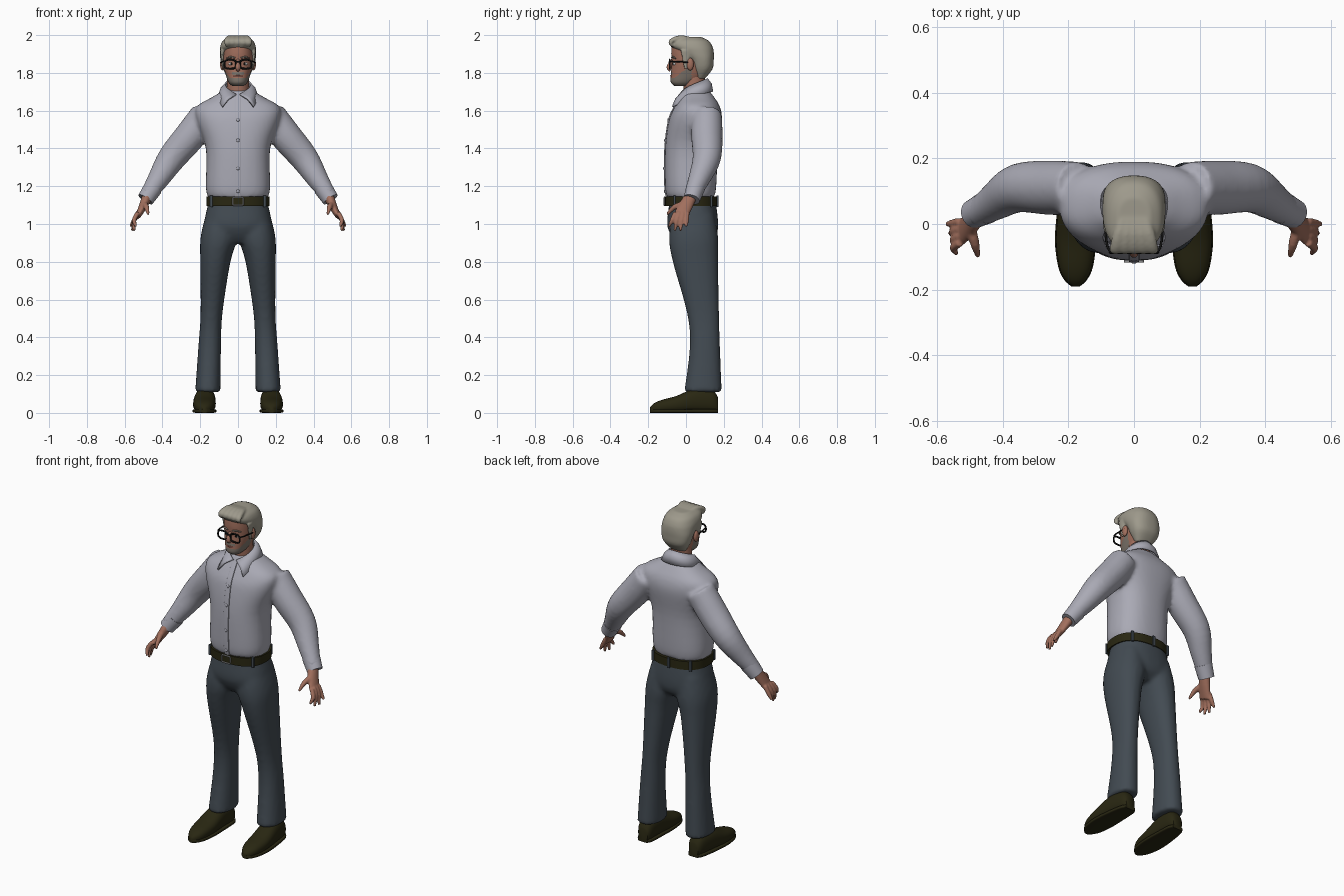
import bpy, bmesh, math
from mathutils import Vector

if "Cube" in bpy.data.objects:
    bpy.data.objects.remove(bpy.data.objects["Cube"])

def material(name, red, green, blue):
    mat = bpy.data.materials.new(name)
    mat.use_nodes = True
    mat.diffuse_color = (red, green, blue, 1)
    shader = mat.node_tree.nodes["Principled BSDF"]
    shader.inputs["Base Color"].default_value = (red, green, blue, 1)
    return mat

SHIRT = material("shirt_lilac", .4, .4, .46)
TROUSER = material("trouser_slate", .055, .07, .085)
LEATHER = material("dark_leather", .022, .02, .006)
SKIN = material("skin", .36, .16, .11)
HAIR = material("grey_hair", .34, .32, .26)
BEARD = material("beard_grey", .21, .18, .15)
BLACK = material("frame_black", .006, .006, .006)
METAL = material("buckle_metal", .3, .3, .3)
WHITE = material("eye_white", .6, .6, .6)
LIPS = material("lips", .3, .1, .08)
X, Y, Z = Vector((1, 0, 0)), Vector((0, 1, 0)), Vector((0, 0, 1))
SIDES = (1, -1)

def squircle(turn, power):
    """Point on a unit superellipse; turn runs from zero to one."""
    angle = math.tau * turn
    return [math.copysign(abs(w) ** (2 / power), w) for w in (math.cos(angle), math.sin(angle))]

def smooth_path(points, steps):
    """Catmull-Rom interpolation of position and radii; one radius counts for both."""
    p = [Vector((*q, q[3])[:5]) for q in points]
    p = [p[0]] + p + [p[-1]]
    path = []
    for a, b, c, d in zip(p, p[1:], p[2:], p[3:]):
        for k in range(steps):
            t = k / steps
            path.append(b + t / 2 * (c - a + t * (2 * a - 5 * b + 4 * c - d + t * (3 * (b - c) + d - a))))
    return path + [p[-1]]

def loft(bm, points, ref=X, normal=None, sides=28, power=2, steps=4):
    """Closed skin over rings: centre, radius along ref, optional radius across."""
    path = smooth_path(points, steps)
    rings = []
    for i, q in enumerate(path):
        ahead, behind = path[min(i + 1, len(path) - 1)], path[max(i - 1, 0)]
        along = normal or Vector((ahead - behind)[:3]).normalized()
        u = (ref - along * ref.dot(along)).normalized()
        v = along.cross(u)
        ring = []
        for k in range(sides):
            c, s = squircle(k / sides, power)
            ring.append(bm.verts.new(Vector(q[:3]) + u * c * q[3] + v * s * q[4]))
        rings.append(ring)
    for low, high in zip(rings, rings[1:]):
        for k in range(sides):
            bm.faces.new((low[k - 1], low[k], high[k], high[k - 1]))
    bm.faces.new(rings[0])
    bm.faces.new(rings[-1])

def pair(bm, points, *args, **options):
    """The same loft on the left and the right."""
    for side in SIDES:
        loft(bm, [(p[0] * side, *p[1:]) for p in points], *args, **options)

def body(rows):
    """Rows of height, front, back and half width become rings."""
    return [(0, (front + back) / 2, z, width, (back - front) / 2) for z, front, back, width in rows]

def hoop(x, y, z, width, height, radius, power):
    """Closed upright path for a wire frame."""
    turns = [squircle(k / 24, power) for k in range(25)]
    return [(x + width * c, y, z + height * s, radius) for c, s in turns]

def finish(name, bm, *materials, voxel=0, relax=4):
    bmesh.ops.recalc_face_normals(bm, faces=bm.faces)
    mesh = bpy.data.meshes.new(name)
    bm.to_mesh(mesh)
    bm.free()
    ob = bpy.data.objects.new(name, mesh)
    bpy.context.collection.objects.link(ob)
    for mat in materials:
        mesh.materials.append(mat)
    bpy.ops.object.select_all(action='DESELECT')
    ob.select_set(True)
    bpy.context.view_layer.objects.active = ob
    bpy.ops.object.shade_smooth_by_angle(angle=math.radians(50))
    if voxel:  # fuse overlapping limbs into one skin
        fuse = ob.modifiers.new("fuse", 'REMESH')
        fuse.mode, fuse.voxel_size, fuse.use_smooth_shade = 'VOXEL', voxel, True
        soften = ob.modifiers.new("relax", 'SMOOTH')
        soften.iterations = relax
    return ob

def tubes(name, mat, paths, mirrored=False, **options):
    bm = bmesh.new()
    for path in paths:
        (pair if mirrored else loft)(bm, path, **options)
    finish(name, bm, mat)

def balls(name, mat, places, radii):
    bm = bmesh.new()
    for place in places:
        made = bmesh.ops.create_uvsphere(bm, u_segments=16, v_segments=10, radius=1)["verts"]
        bmesh.ops.scale(bm, vec=radii, verts=made)
        bmesh.ops.translate(bm, vec=place[:3], verts=made)
    finish(name, bm, mat)

# Shirt: torso and both sleeves fused
TORSO = [(1.14, -.1, .15, .16), (1.2, -.11, .16, .17), (1.4, -.11, .17, .17), (1.55, -.09, .19, .22),
         (1.62, -.06, .18, .22), (1.67, -.03, .15, .14), (1.71, -.01, .12, .07)]
SLEEVE = [(.17, .11, 1.58, .08), (.25, .11, 1.47, .083), (.35, .11, 1.35, .075),
          (.42, .07, 1.24, .058), (.48, .03, 1.15, .042)]
bm = bmesh.new()
loft(bm, body(TORSO), normal=Z, sides=48, power=2.4)
pair(bm, SLEEVE, Y)
finish("shirt", bm, SHIRT, voxel=.012)
tubes("cuffs", SHIRT, [[(.45, .05, 1.19, .05), (.49, .03, 1.13, .044)]], mirrored=True, ref=Y)

# Placket and buttons follow the shirt front
placket = [(0, front, z, .016, .005) for z, front, back, width in TORSO[:-1]]
tubes("placket", SHIRT, [placket], power=5)
balls("buttons", SHIRT, [Vector(ring[:3]) - Y * .004 for ring in smooth_path(placket, 4)[3:13:3]],
      (.009, .005, .009))

# Collar: a folded band with two points
bm = bmesh.new()
rows = []
for i in range(-20, 21):
    t = abs(i) / 20
    a, b = math.radians(172) * i / 20, math.radians(127) * i / 20
    top = Vector((.066 * math.sin(a), .04 + .07 * math.cos(a), 1.77 - .085 * t ** 1.5))
    low = Vector((.104 * math.sin(b), .04 + (.1 + .085 * t * t) * math.cos(b), 1.7 - .08 * t ** 3))
    fold = top.lerp(low, .5) + (X * math.sin(b) + Y * math.cos(b) + Z) * .007
    rows.append([bm.verts.new(v) for v in (top, fold, low)])
for r, s in zip(rows, rows[1:]):
    for k in (0, 1):
        bm.faces.new((r[k], r[k + 1], s[k + 1], s[k]))
thickness = finish("collar", bm, SHIRT).modifiers.new("thickness", 'SOLIDIFY')
thickness.thickness, thickness.offset = .009, 0

# Trousers: hips and both legs fused
HIPS = [(1.14, -.09, .15, .15), (1.1, -.09, .16, .16), (1, -.1, .17, .18),
        (.94, -.08, .16, .17), (.9, -.05, .12, .12)]
LEG = [(.09, .04, 1.05, .08, .11), (.1, .04, .93, .098, .13), (.12, .05, .8, .08, .12),
       (.14, .09, .53, .058, .085), (.15, .1, .35, .06, .08), (.16, .09, .11, .067, .1)]
bm = bmesh.new()
loft(bm, body(HIPS), normal=-Z, sides=40, power=2.4)
pair(bm, LEG, normal=-Z, power=2.2)
finish("trousers", bm, TROUSER, voxel=.012)

# Belt, loops and buckle
tubes("belt", LEATHER, [body([(z, -.11, .165, .168) for z in (1.095, 1.145)])],
      normal=Z, sides=48, power=2.4)
loops = []
for turn in (.1, .4, .63, .75, .87):
    c, s = squircle(turn + .5, 2.4)
    loops.append([(.169 * c, .028 + .139 * s, z, .008, .006) for z in (1.09, 1.15)])
tubes("belt_loops", TROUSER, loops, power=4)
tubes("buckle", METAL, [hoop(0, -.114, 1.12, .027, .021, .004, 9)], ref=Y, sides=8)

# Shoes with flat soles; each row gives depth, half width and half height
bm = bmesh.new()
rows = [(.17, .03, .04), (.14, .045, .06), (.05, .055, .065), (-.05, .06, .045),
        (-.13, .05, .034), (-.17, .032, .025), (-.19, .01, .015)]
upper = [(.178 - .06 * max(y, 0), y, height, width, height) for y, width, height in rows]
pair(bm, upper, normal=Y, power=2.4)
pair(bm, [(x, y, .01, width + .003, .01) for x, y, z, width, height in upper], normal=Y, power=5)
finish("shoes", bm, LEATHER)

# Hands: palm, fanned fingers and thumb fused
bm = bmesh.new()
pair(bm, [(.47, .04, 1.17, .03), (.5, 0, 1.1, .037, .023), (.53, -.03, 1.04, .038, .014)], Y)
for k in (-1.5, -.5, .5, 1.5):
    root, tip = -.025 + .021 * k, -.045 + .03 * k
    pair(bm, [(.53, root, 1.06, .012), (.55, (root + tip) / 2, 1.02, .012),
              (.555 + .01 * k, tip, .96 + .012 * k * k, .007)], Y)
pair(bm, [(.5, 0, 1.11, .016), (.485, -.06, 1.09, .014), (.475, -.1, 1.05, .007)], Y)
finish("hands", bm, SKIN, voxel=.0055, relax=2)

# Head, with the beard coloured by height and depth
HEAD = [(1.73, -.06, .02, .03), (1.75, -.08, .06, .05), (1.79, -.08, .11, .065), (1.85, -.075, .13, .078),
        (1.91, -.078, .14, .08), (1.95, -.07, .13, .075), (1.98, -.03, .09, .05)]
bm = bmesh.new()
loft(bm, body(HEAD), normal=Z, sides=72, power=2.25, steps=8)
for face in bm.faces:
    c = face.calc_center_median()
    jaw = c.z < 1.775 + max(0, c.y + .06) * .75
    moustache = abs(c.x) < .03 and 1.79 < c.z < 1.803
    face.material_index = int(c.y < .03 and (jaw or moustache))
finish("head", bm, SKIN, BEARD)

# Neck and face details
tubes("neck", SKIN, [[(0, .055, 1.62, .06), (0, .04, 1.79, .057)]])
tubes("nose", SKIN, [[(0, -.07, 1.87, .008), (0, -.09, 1.83, .013), (0, -.08, 1.815, .01)]])
tubes("mouth", LIPS, [[(x, -.08 + 14 * x * x, 1.784, .004) for x in (-.025, 0, .025)]], ref=Z)
balls("ears", SKIN, [(.083 * s, .022, 1.846) for s in SIDES], (.012, .019, .033))
balls("eyes", WHITE, [(.034 * s, -.055, 1.848) for s in SIDES], (.016, .014, .01))
balls("irises", BLACK, [(.034 * s, -.066, 1.848) for s in SIDES], (.006, .005, .007))
tubes("eyebrows", BEARD, [[(.015, -.075, 1.88, .004), (.04, -.07, 1.884, .005), (.06, -.055, 1.877, .003)]],
      mirrored=True, ref=Z)

# Hair: cap, swept locks above the forehead and sideburns
CAP = [(1.77, .05, .1, .05), (1.82, .03, .14, .08), (1.87, .01, .147, .093), (1.91, -.04, .147, .096),
       (1.94, -.08, .14, .094), (1.97, -.08, .12, .08), (1.99, -.05, .08, .05)]
bm = bmesh.new()
loft(bm, body(CAP), normal=Z, sides=48, power=2.4)
for i in range(-2, 3):
    x = i * .028
    loft(bm, [(x, -.07, 1.94, .012, .006), (x, -.08, 1.965, .019, .013),
              (x * .8, -.03, 1.985, .019, .014), (x / 2, .04, 1.98, .01, .006)])
pair(bm, [(.08, 0, 1.82, .005, .01), (.085, 0, 1.92, .01, .03)], normal=Z)
finish("hair", bm, HAIR, voxel=.006, relax=3)

# Glasses: rims, bridge and temples
tubes("rims", BLACK, [hoop(.041, -.086, 1.846, .031, .024, .005, 2.8)], mirrored=True, ref=Y, sides=8)
tubes("bridge", BLACK, [[(x, -.088, 1.858, .004) for x in (-.014, .014)]], ref=Y)
tubes("temples", BLACK, [[(.07, -.086, 1.86, .004), (.083, -.06, 1.86, .004), (.09, .03, 1.855, .004)]],
      mirrored=True, ref=Z)
